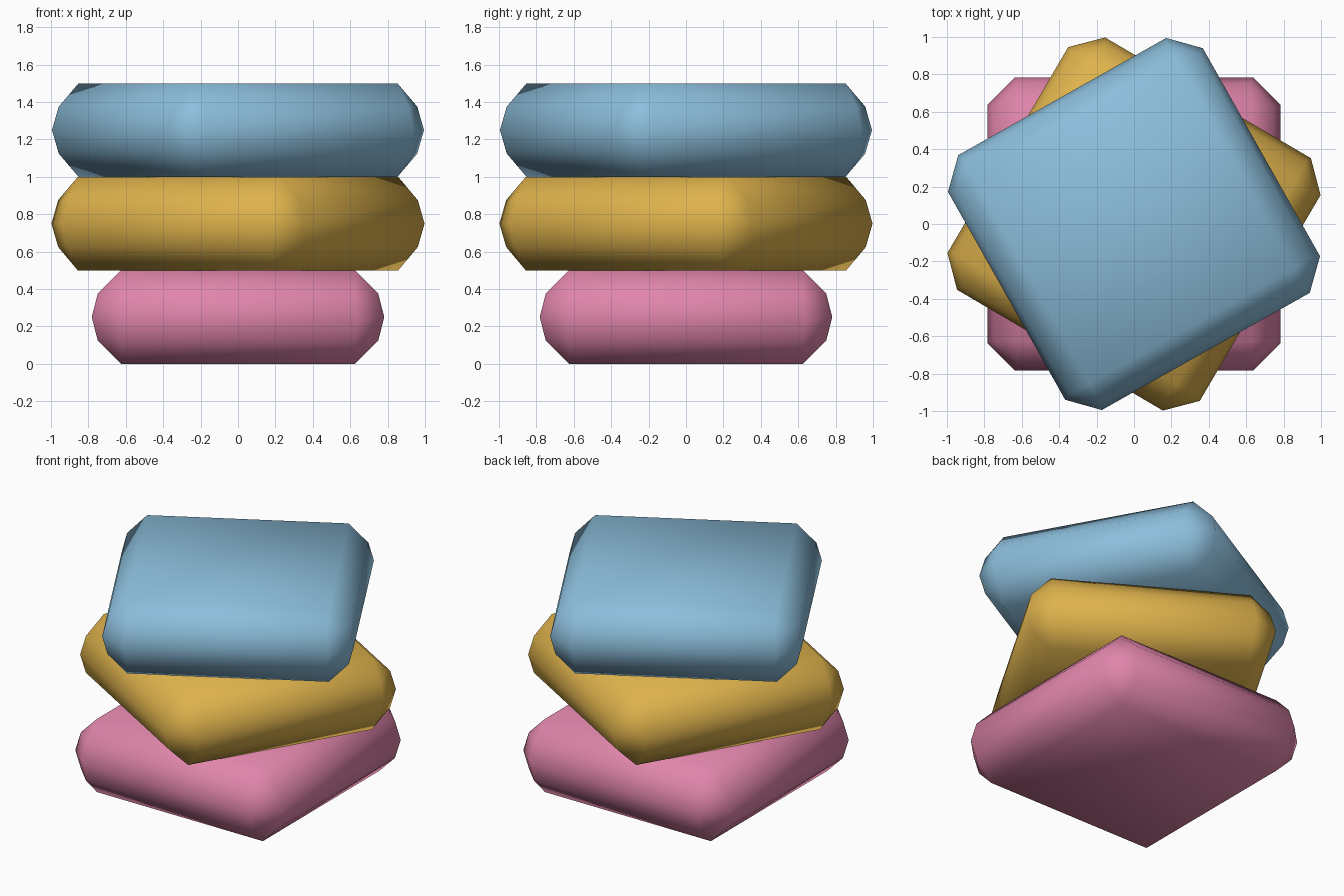
import bpy, bmesh, math

if "Cube" in bpy.data.objects:
    bpy.data.objects.remove(bpy.data.objects["Cube"])


def material(name, rgb):
    m = bpy.data.materials.new(name)
    m.diffuse_color = (*rgb, 1.0)
    m.use_nodes = True
    m.node_tree.nodes["Principled BSDF"].inputs["Base Color"].default_value = m.diffuse_color
    return m


# Cushion cross-sections: (height, half width, straight half length of the side)
RINGS = [(0.125, 0.75, 0.622), (0.25, 0.782, 0.638), (0.375, 0.75, 0.622)]
FLAT = 0.626
HEIGHT = 0.5


def cushion(name, z, degrees, mat):
    bm = bmesh.new()

    # Sharp square top and bottom
    def square(h):
        return [bm.verts.new((x * FLAT, y * FLAT, h))
                for x, y in ((1, -1), (1, 1), (-1, 1), (-1, -1))]

    # Chamfered square rings between them, two points per corner
    def ring(h, a, b):
        pts = []
        for k in range(4):
            c, s = round(math.cos(k * math.pi / 2)), round(math.sin(k * math.pi / 2))
            for x, y in ((a, -b), (a, b)):
                pts.append(bm.verts.new((x * c - y * s, x * s + y * c, h)))
        return pts

    bottom, top = square(0), square(HEIGHT)
    rings = [ring(*r) for r in RINGS]
    bm.faces.new(bottom)
    bm.faces.new(top)
    for lo, hi in zip(rings, rings[1:]):
        for i in range(8):
            j = (i + 1) % 8
            bm.faces.new((lo[i], lo[j], hi[j], hi[i]))
    for cap, r in ((bottom, rings[0]), (top, rings[-1])):
        for k in range(4):
            n = (k + 1) % 4
            bm.faces.new((cap[k], cap[n], r[2 * k + 1], r[2 * k]))
            bm.faces.new((cap[n], r[(2 * k + 2) % 8], r[2 * k + 1]))
    bmesh.ops.recalc_face_normals(bm, faces=bm.faces)
    for f in bm.faces:
        f.smooth = True
    mesh = bpy.data.meshes.new(name)
    bm.to_mesh(mesh)
    bm.free()
    mesh.materials.append(mat)
    ob = bpy.data.objects.new(name, mesh)
    ob.location.z = z
    ob.rotation_euler.z = math.radians(degrees)
    bpy.context.collection.objects.link(ob)


# Stack of three twisted cushions
cushion("bottom_cushion", 0.0, 0, material("pink", (0.745, 0.235, 0.402)))
cushion("middle_cushion", 0.5, -30.4, material("mustard", (0.73, 0.445, 0.072)))
cushion("top_cushion", 1.0, 29.4, material("light_blue", (0.262, 0.515, 0.716)))
